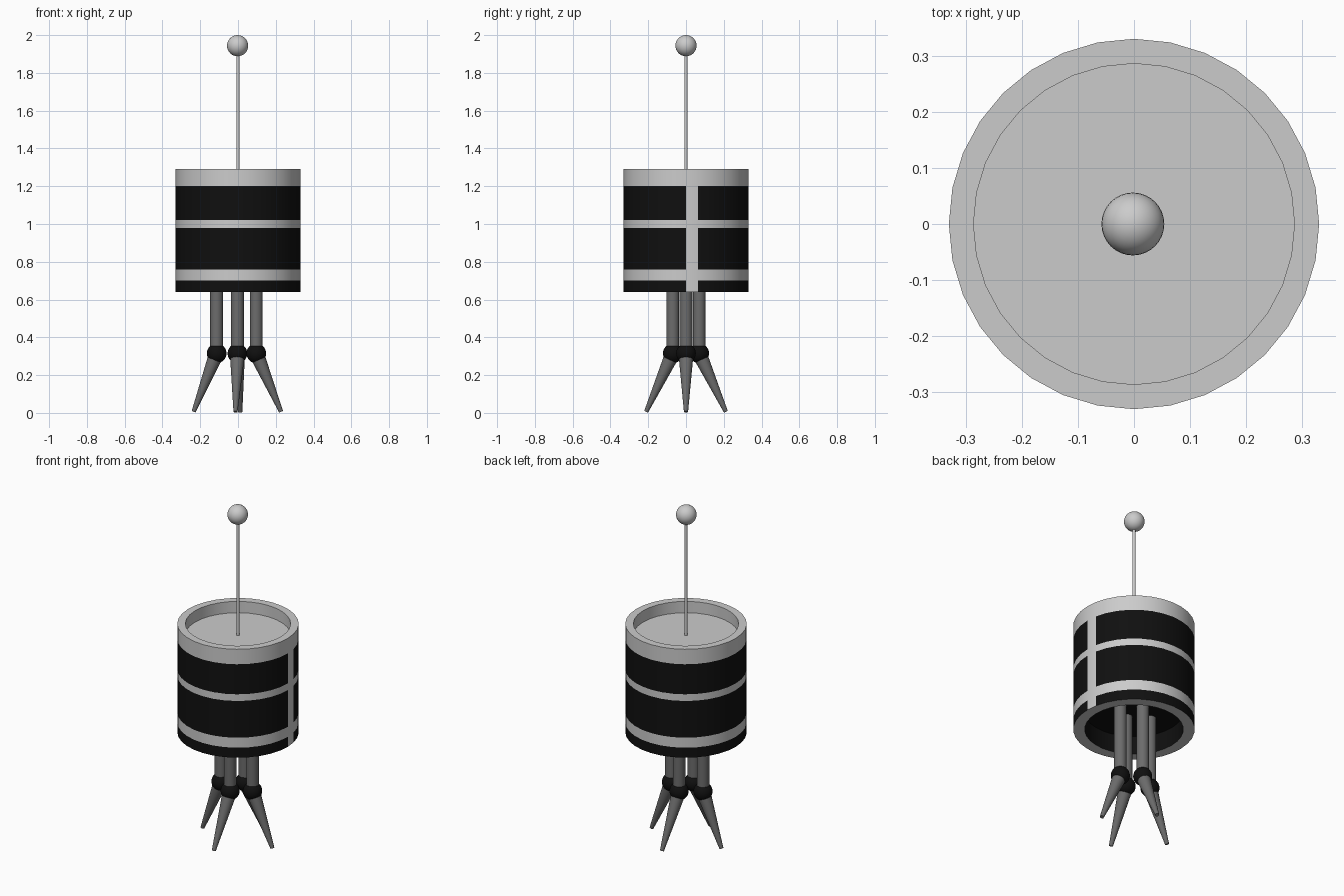
import bpy, bmesh, math
from mathutils import Vector

if "Cube" in bpy.data.objects:
    bpy.data.objects.remove(bpy.data.objects["Cube"])


def material(name, v):
    m = bpy.data.materials.new(name)
    m.diffuse_color = (v, v, v, 1)
    m.use_nodes = True
    m.node_tree.nodes["Principled BSDF"].inputs["Base Color"].default_value = m.diffuse_color
    return m


GREY = material("light_grey", 0.8)
BLACK = material("black", 0.005)
DARK = material("dark_grey", 0.15)


def finish(name, mat=None):
    ob = bpy.context.object
    ob.name = name
    if mat:
        ob.data.materials.append(mat)
    bpy.ops.object.shade_smooth_by_angle(angle=math.radians(30))
    return ob


def ball(name, loc, r, mat=None):
    bpy.ops.mesh.primitive_uv_sphere_add(segments=32, ring_count=16, radius=r, location=loc)
    return finish(name, mat)


def rod(name, a, b, r1, r2, mat=None, sides=24):
    a, b = Vector(a), Vector(b)
    d = b - a
    bpy.ops.mesh.primitive_cone_add(vertices=sides, radius1=r1, radius2=r2, depth=d.length,
                                    location=(a + b) / 2,
                                    rotation=d.to_track_quat('Z', 'Y').to_euler())
    return finish(name, mat)


# Drum body: lathed profile (radius, z, material of the band that follows)
N = 32
profile = [(0.286, 1.222, 0), (0.286, 1.29, 0), (0.33, 1.29, 0), (0.33, 1.2, 1),
           (0.33, 1.02, 0), (0.33, 0.98, 1), (0.33, 0.76, 0), (0.33, 0.7, 1),
           (0.33, 0.64, 0), (0.268, 0.64, 1), (0.268, 0.75, 1)]
bm = bmesh.new()
rings = [[bm.verts.new((r * math.cos(math.tau * i / N), r * math.sin(math.tau * i / N), z))
          for i in range(N)] for r, z, _ in profile]
for k, (a, b) in enumerate(zip(rings, rings[1:])):
    for i in range(N):
        j = (i + 1) % N
        f = bm.faces.new((a[i], b[i], b[j], a[j]))
        # one column on the right side is the light vertical stripe
        f.material_index = 0 if (i == 0 and k < 8) else profile[k][2]
bm.faces.new(rings[0])
bm.faces.new(rings[-1][::-1]).material_index = 1
bmesh.ops.recalc_face_normals(bm, faces=bm.faces)
mesh = bpy.data.meshes.new("drum_body")
bm.to_mesh(mesh)
bm.free()
body = bpy.data.objects.new("drum_body", mesh)
bpy.context.collection.objects.link(body)
bpy.context.view_layer.objects.active = body
body.select_set(True)
mesh.materials.append(GREY)
mesh.materials.append(BLACK)
finish("drum_body")

# Antenna
rod("antenna_rod", (0, 0, 1.21), (0, 0, 1.92), 0.008, 0.008, sides=16)
ball("antenna_tip", (-0.002, 0, 1.944), 0.056)

# Legs: knee xy, foot xy
legs = {"left": ((-0.113, 0), (-0.235, 0)), "right": ((0.097, 0), (0.228, 0)),
        "front": ((-0.003, -0.07), (-0.013, -0.211)), "back": ((-0.003, 0.07), (0.012, 0.211))}
for side, (knee, foot) in legs.items():
    k = Vector((*knee, 0.315))
    f = Vector((*foot, 0.006))
    rod(side + "_upper_leg", k, (*knee, 0.76), 0.034, 0.034, DARK)
    ball(side + "_knee", k, 0.052, BLACK)
    rod(side + "_lower_leg", k, f, 0.04, 0.011, DARK)
